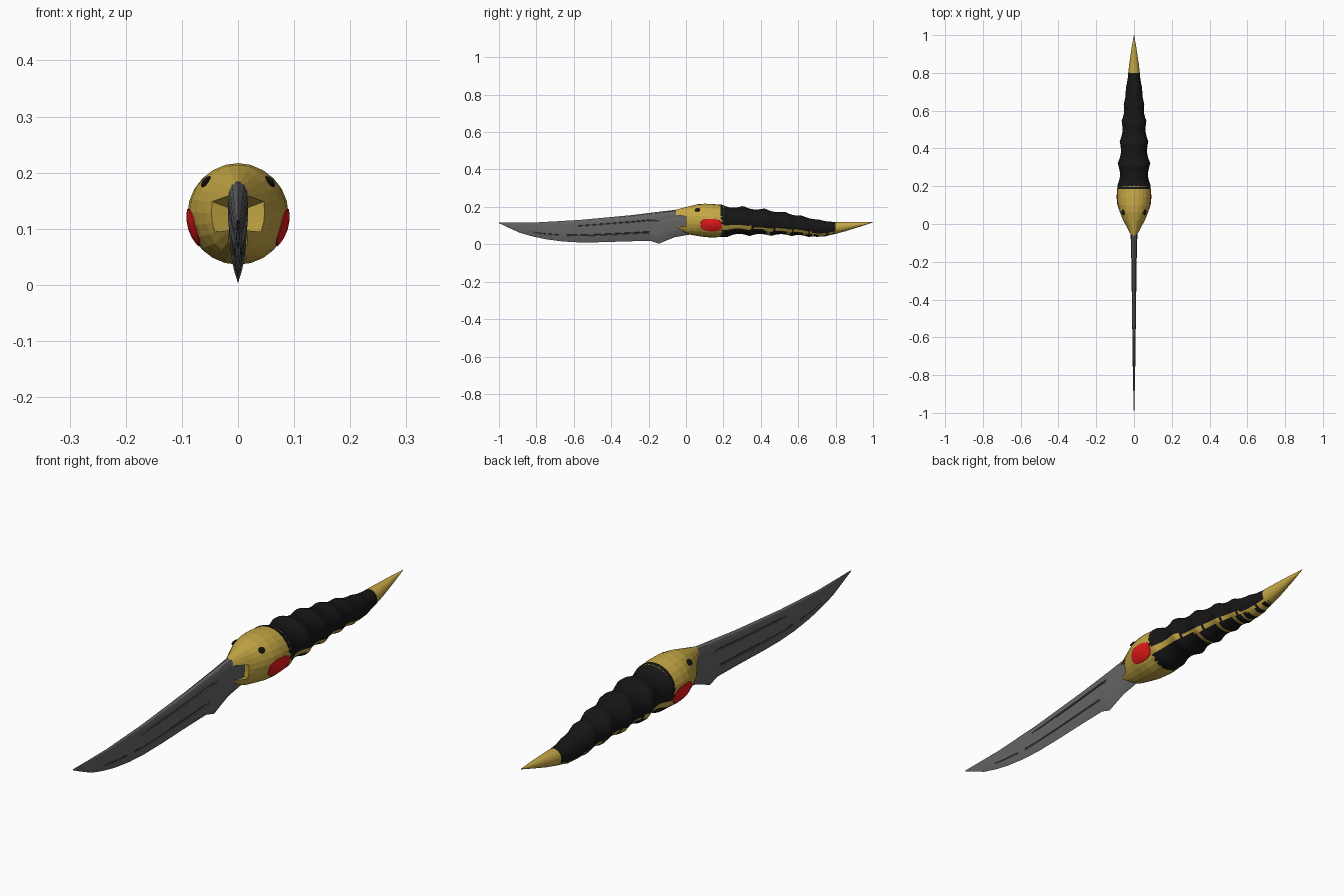
import bpy, bmesh, math
from math import sin, cos, pi, radians

if "Cube" in bpy.data.objects:
    bpy.data.objects.remove(bpy.data.objects["Cube"])


def material(name, rgb):
    m = bpy.data.materials.new(name)
    m.diffuse_color = (*rgb, 1)
    m.use_nodes = True
    m.node_tree.nodes["Principled BSDF"].inputs["Base Color"].default_value = m.diffuse_color
    return m


GOLD = material("gold", (0.56, 0.39, 0.06))
BLACK = material("black", (0.008, 0.008, 0.008))
RED = material("red", (0.8, 0.01, 0.01))
STEEL = material("steel", (0.13, 0.13, 0.13))
DARK = material("dark_steel", (0.045, 0.045, 0.045))


def interp(table, y):
    """Linear lookup of a (y, a, b, ...) table."""
    if y <= table[0][0]:
        return table[0][1:]
    for p, q in zip(table, table[1:]):
        if y <= q[0]:
            f = (y - p[0]) / (q[0] - p[0])
            return [a + (b - a) * f for a, b in zip(p[1:], q[1:])]
    return table[-1][1:]


def loft(name, rings, mats, pick=None, smooth=None):
    """Skin equal-length rings, cap both ends; pick(ring, side) gives the material slot."""
    bm = bmesh.new()
    vs = [[bm.verts.new(p) for p in r] for r in rings]
    n = len(rings[0])
    for i in range(len(vs) - 1):
        for j in range(n):
            k = (j + 1) % n
            f = bm.faces.new((vs[i][j], vs[i][k], vs[i + 1][k], vs[i + 1][j]))
            if pick:
                f.material_index = pick(i, j)
    bm.faces.new(vs[0])
    bm.faces.new(vs[-1])
    bmesh.ops.recalc_face_normals(bm, faces=bm.faces[:])
    me = bpy.data.meshes.new(name)
    bm.to_mesh(me)
    bm.free()
    for m in mats:
        me.materials.append(m)
    ob = bpy.data.objects.new(name, me)
    bpy.context.collection.objects.link(ob)
    if smooth:
        bpy.ops.object.select_all(action='DESELECT')
        ob.select_set(True)
        bpy.context.view_layer.objects.active = ob
        bpy.ops.object.shade_smooth_by_angle(angle=radians(smooth))
    return ob


def body_point(table, y, a, s=1.0):
    """Point on an oval body described by (y, half width, top z, bottom z)."""
    w, top, bot = interp(table, y)
    return (w * s * cos(a), y, (top + bot) / 2 + (top - bot) / 2 * s * sin(a))


# Blade: side outline, thickness and a cross-section with two fullers
SPINE = [(-1, .117), (-.8, .117), (-.57, .13), (-.3, .155), (-.12, .177), (-.04, .186), (.04, .18)]
EDGE = [(-1, .113), (-.96, .094), (-.89, .062), (-.82, .042), (-.75, .027), (-.66, .015), (-.57, .01),
        (-.46, .011), (-.3, .016), (-.19, .018), (-.145, .003), (-.11, .018), (-.06, .038), (.04, .055)]
THICK = [(-1, .001), (-.8, .006), (-.5, .01), (-.2, .014), (-.05, .018), (.04, .018)]
SECTION = [(.04, .6), (.12, .92), (.235, 1), (.243, .98), (.277, .98), (.285, 1), (.5, .97), (.66, .85),
           (.672, .84), (.713, .8), (.725, .79), (.88, .42)]
ys = sorted({round(-1 + .04 * i, 3) for i in range(27)} | {e[0] for e in EDGE})


def upper_fuller(y):
    return -.58 <= y <= -.16


def lower_fuller(y):
    return -.8 <= y <= -.7 or -.63 <= y <= -.2


rings = []
for y in ys:
    top, bot, th = interp(SPINE, y)[0], interp(EDGE, y)[0], interp(THICK, y)[0]
    half = []
    for i, (t, w) in enumerate(SECTION):
        if (i in (3, 4) and upper_fuller(y)) or (i in (8, 9) and lower_fuller(y)):
            w *= .72
        half.append((th * w, y, top + (bot - top) * t))
    rings.append([(0, y, top)] + half + [(0, y, bot)] + [(-x, v, z) for x, v, z in reversed(half)])
N = len(rings[0])


def blade_slot(i, j):
    k = min(j, N - 1 - j)
    y = (ys[i] + ys[i + 1]) / 2
    return int((k == 4 and upper_fuller(y)) or (k == 9 and lower_fuller(y)))


loft("blade", rings, [STEEL, DARK], blade_slot, 25)

# Head: faceted guard with an open mouth gripping the blade
HEAD = [(-.06, .018, .184, .085), (-.02, .037, .198, .066), (.02, .058, .204, .052), (.06, .074, .214, .045),
        (.1, .086, .217, .039), (.14, .09, .216, .036), (.2, .087, .21, .04)]
SIDES = 24
angles = [2 * pi * j / SIDES for j in range(SIDES)]


def mouth_y(a):
    s = sin(a)
    if s > .3:
        return -.06
    if s < -.55:
        return -.055 + .055 * max(0, -s - .7) / .3
    return 0.0


rings = [[(.006 * cos(a), .02, .12 + .05 * sin(a)) for a in angles],
         [body_point(HEAD, mouth_y(a), a) for a in angles]]
for y in (.02, .06, .1, .14, .2):
    rings.append([body_point(HEAD, y, a) for a in angles])
loft("head", rings, [GOLD])

# Eyes and red side gems, mirrored
for side, label in ((1, "right"), (-1, "left")):
    gem = []
    for r in (1.04, 1, .75, .45, .05):
        ring = []
        for k in range(28):
            p = 2 * pi * k / 28
            c = math.copysign(abs(cos(p)) ** .75, cos(p))
            s = math.copysign(abs(sin(p)) ** .75, sin(p))
            lift = .97 if r > 1 else 1.018 + .015 * (1 - r * r)
            x, y, z = body_point(HEAD, .135 + .057 * r * c, -.29 + .39 * r * s, lift)
            ring.append((side * x, y, z))
        gem.append(ring)
    loft("gem_" + label, gem, [RED], smooth=40)
    x, y, z = body_point(HEAD, .062, .7)
    bpy.ops.mesh.primitive_uv_sphere_add(segments=14, ring_count=8, radius=1, location=(side * x, y, z))
    eye = bpy.context.object
    eye.name = "eye_" + label
    eye.scale = (.006, .015, .012)
    eye.rotation_euler = (0, -side * .7, 0)
    eye.data.materials.append(BLACK)

# Grip: slanted ridges tapering to the back, gold trim on the belly
GRIP = [(.185, .087, .214, .039), (.3, .089, .206, .043), (.42, .078, .192, .044), (.53, .068, .174, .045),
        (.62, .057, .154, .042), (.7, .047, .134, .036), (.75, .038, .125, .043), (.81, .029, .118, .058)]
PEAKS = [(.19, 0), (.305, 1), (.42, 2), (.53, 3), (.62, 4), (.71, 5), (.81, 6), (.9, 7)]
GS, GR = 40, 64
gy = [.185 + .625 * i / GR for i in range(GR + 1)]
gang = [2 * pi * j / GS for j in range(GS)]


def ridge(y, a):
    f = interp(PEAKS, y - .035 * (1 - sin(a)) / 2)[0]
    depth = interp([(.18, .17), (.6, .13), (.81, .02)], y)[0]
    return 1 - depth * sin(pi * (f % 1)) ** .9


def grip_slot(i, j):
    y = (gy[i] + gy[i + 1]) / 2
    a = degrees_down((j + .5) * 360 / GS)
    start = interp([(.2, 20), (.45, 24), (.8, 36)], y)[0]
    f = interp(PEAKS, y)[0] % 1
    if start < a < start + 17:
        return 0 if .4 < f < .5 and y > .35 else 1
    if start + 17 <= a and y > .38:
        return int(.05 < f < .3 or (y > .6 and .55 < f < .75))
    return 0


def degrees_down(deg):
    """Angle below the horizontal, same on both sides."""
    return -math.degrees(math.asin(sin(radians(deg))))


loft("grip", [[body_point(GRIP, y, a, ridge(y, a)) for a in gang] for y in gy], [BLACK, GOLD], grip_slot, 40)

# Tail spike
TAIL = [(.8, .031, .12, .056), (.85, .025, .12, .069), (.93, .013, .12, .094), (1, .001, .119, .117)]
loft("tail_spike", [[body_point(TAIL, y, a) for a in angles] for y in (.8, .85, .93, 1)], [GOLD], smooth=40)
